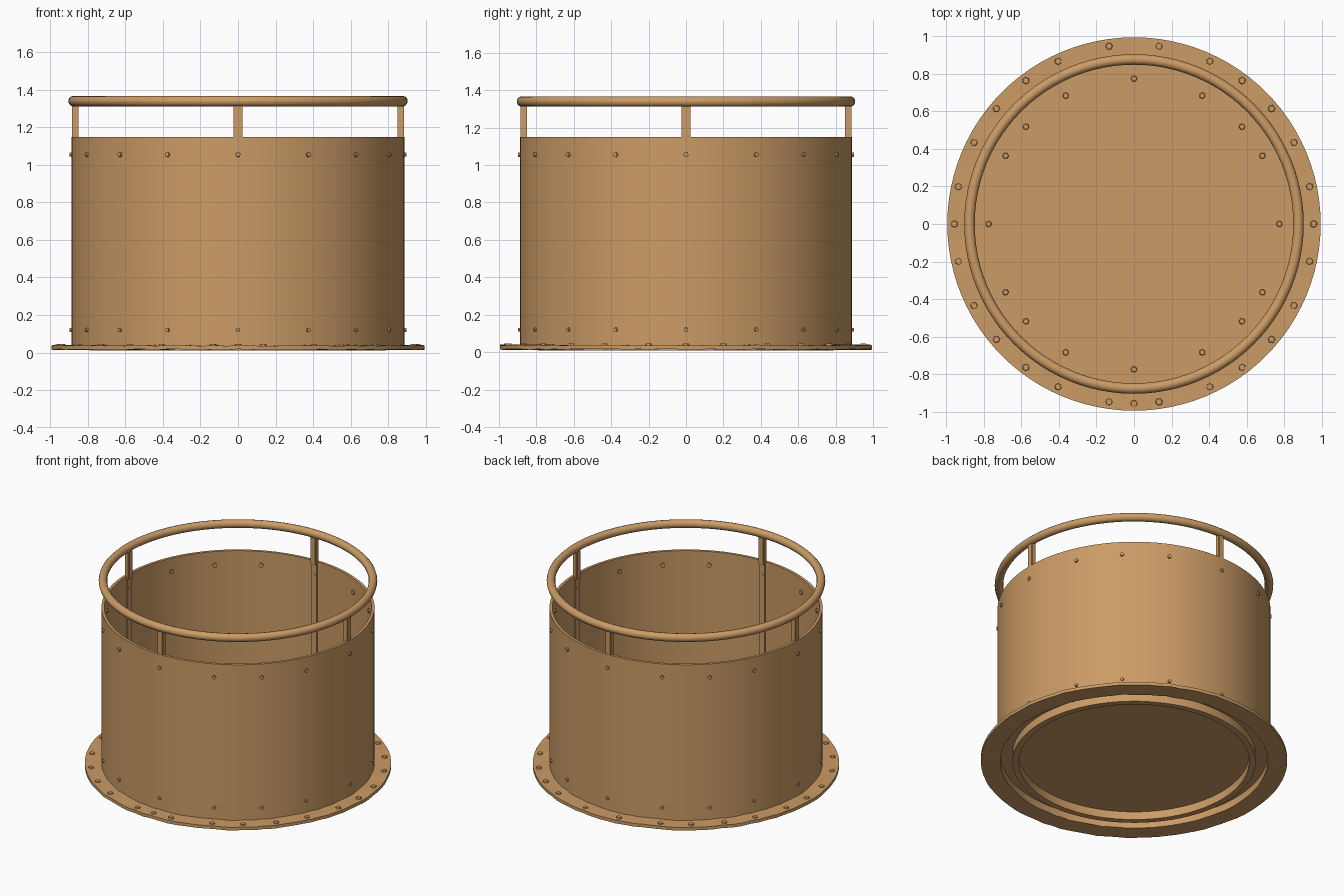
import bpy, bmesh, math, random
from mathutils import Matrix

random.seed(4)
cube = bpy.data.objects.get("Cube")
if cube:
    bpy.data.objects.remove(cube, do_unlink=True)

tan = bpy.data.materials.new("warm_tan")
tan.use_nodes = True
COLOUR = (0.6, 0.33, 0.132, 1)
tan.diffuse_color = COLOUR
tan.node_tree.nodes["Principled BSDF"].inputs["Base Color"].default_value = COLOUR


def finish(name, bm, angle=35):
    bmesh.ops.recalc_face_normals(bm, faces=bm.faces)
    mesh = bpy.data.meshes.new(name)
    bm.to_mesh(mesh)
    bm.free()
    mesh.materials.append(tan)
    obj = bpy.data.objects.new(name, mesh)
    bpy.context.collection.objects.link(obj)
    bpy.ops.object.select_all(action='DESELECT')
    bpy.context.view_layer.objects.active = obj
    obj.select_set(True)
    bpy.ops.object.shade_smooth_by_angle(angle=math.radians(angle))


def lathe(name, profile, sides=96, wobble=0.0):
    """Spin a closed (radius, height) profile around z; wobble roughens the heights."""
    bm = bmesh.new()
    rings = []
    for i in range(sides):
        a = math.tau * i / sides
        dz = random.uniform(-wobble, wobble)
        rings.append([bm.verts.new((r * math.cos(a), r * math.sin(a), z + dz))
                      for r, z in profile])
    n = len(profile)
    for i in range(sides):
        cur, nxt = rings[i], rings[(i + 1) % sides]
        for j in range(n):
            k = (j + 1) % n
            bm.faces.new((cur[j], nxt[j], nxt[k], cur[k]))
    finish(name, bm)


def circle(radius, height, size, steps=12):
    return [(radius + size * math.cos(math.tau * i / steps),
             height + size * math.sin(math.tau * i / steps)) for i in range(steps)]


def rect(r0, r1, z0, z1):
    return [(r0, z0), (r1, z0), (r1, z1), (r0, z1)]


def mirrored(angles):
    """Mirror first-quadrant angles across both axes."""
    return sorted({b % 360 for a in angles for b in (a, -a, 180 - a, 180 + a)})


def bolts(name, angles, radius, height, size, depth, upright):
    """Ring of hexagonal bolts, pointing up or straight through the wall."""
    bm = bmesh.new()
    for a in angles:
        place = (Matrix.Rotation(math.radians(a), 4, 'Z')
                 @ Matrix.Translation((radius, 0, height)))
        if not upright:
            place = place @ Matrix.Rotation(math.pi / 2, 4, 'Y')
        bmesh.ops.create_cone(bm, cap_ends=True, segments=6, radius1=size,
                              radius2=size * 0.8, depth=depth, matrix=place)
    finish(name, bm)


# Tub wall, slightly uneven bottom flange and raised floor
lathe("tub_wall", rect(0.868, 0.887, 0.03, 1.15))
lathe("base_flange", rect(0.868, 0.995, 0.015, 0.037), wobble=0.003)
bm = bmesh.new()
bmesh.ops.create_cone(bm, cap_ends=True, segments=96, radius1=0.875, radius2=0.875,
                      depth=0.015, matrix=Matrix.Translation((0, 0, 0.075)))
finish("tub_floor", bm)

# Hoop under the floor
lathe("floor_hoop", rect(0.748, 0.79, 0.01, 0.07))

# Round hand rail
lathe("hand_rail", circle(0.877, 1.34, 0.028))

# Four rail posts, each carried down the inside of the wall by a thin strip
for i, side in enumerate(("left", "back", "right", "front")):
    turn = Matrix.Rotation(math.pi / 2 * i, 4, 'Z')
    bm = bmesh.new()
    bmesh.ops.create_cube(bm, size=1, matrix=turn @ Matrix.Translation((0.867, 0, 1.225))
                          @ Matrix.Diagonal((0.036, 0.046, 0.2, 1)))
    bmesh.ops.bevel(bm, geom=list(bm.edges), offset=0.006, affect='EDGES', segments=2)
    finish(side + "_post", bm)
    bm = bmesh.new()
    bmesh.ops.create_cube(bm, size=1, matrix=turn @ Matrix.Translation((0.866, 0, 0.61))
                          @ Matrix.Diagonal((0.014, 0.046, 1.07, 1)))
    finish(side + "_post_strip", bm)

# Bolts through the wall, the flange and the floor
wall_angles = mirrored((0, 25, 45, 65, 90))
bolts("upper_wall_bolts", wall_angles, 0.877, 1.055, 0.016, 0.04, False)
bolts("lower_wall_bolts", wall_angles, 0.877, 0.12, 0.014, 0.04, False)
bolts("flange_bolts", mirrored((0, 12, 27, 40, 53, 65, 82)) + [270], 0.957, 0.038, 0.021,
      0.016, True)
bolts("floor_bolts", mirrored((0, 28, 42, 62, 90)), 0.775, 0.088, 0.018, 0.016, True)
